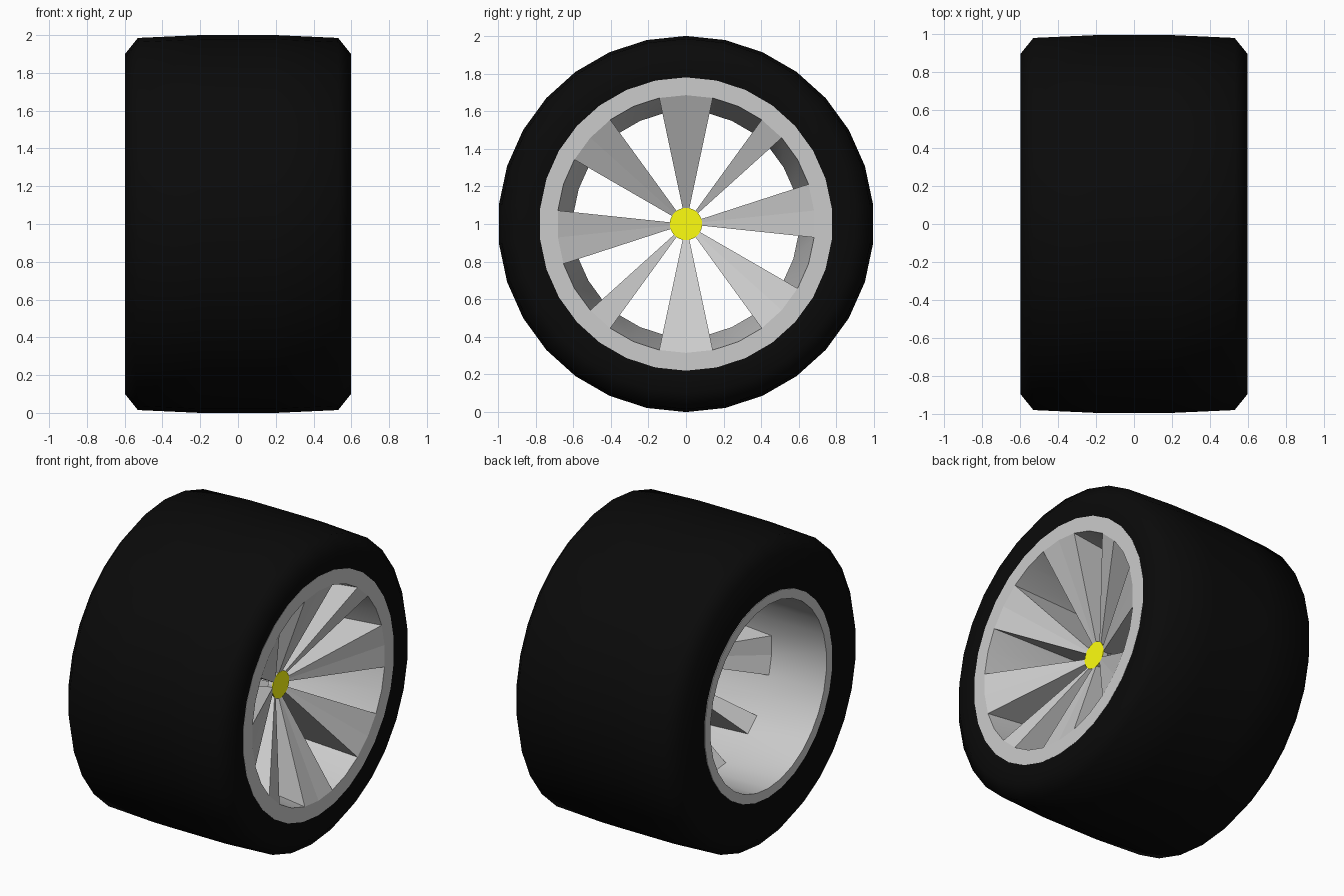
import bpy, bmesh
from math import sin, cos, radians, pi

if "Cube" in bpy.data.objects:
    bpy.data.objects.remove(bpy.data.objects["Cube"])

N = 30                      # sides of the wheel
WINDOWS = {1, 2, 4, 5, 8, 9, 12, 13, 16, 17, 19, 20, 23, 24, 27, 28}


def material(name, rgb):
    m = bpy.data.materials.new(name)
    m.diffuse_color = (*rgb, 1)
    m.use_nodes = True
    m.node_tree.nodes["Principled BSDF"].inputs["Base Color"].default_value = m.diffuse_color
    return m


def ring(bm, x, r):
    """Circle of vertices around the x axle, first vertex at the top."""
    return [bm.verts.new((x, r * sin(2 * pi * k / N), 1 + r * cos(2 * pi * k / N)))
            for k in range(N)]


def strip(bm, a, b, segments=range(N), smooth=False):
    for k in segments:
        j = (k + 1) % N
        bm.faces.new((a[k], a[j], b[j], b[k])).smooth = smooth


def finish(bm, name, mat=None):
    bmesh.ops.recalc_face_normals(bm, faces=bm.faces[:])
    me = bpy.data.meshes.new(name)
    bm.to_mesh(me)
    bm.free()
    ob = bpy.data.objects.new(name, me)
    bpy.context.collection.objects.link(ob)
    if mat:
        me.materials.append(mat)
    return ob


# Tyre: slightly crowned tread with chamfered shoulders
bm = bmesh.new()
profile = [(-.592, .655), (-.598, .9), (-.53, .985), (-.2, 1), (.2, 1),
           (.53, .985), (.598, .9), (.58, .775)]
rings = [ring(bm, x, r) for x, r in profile]
for a, b in zip(rings, rings[1:]):
    strip(bm, a, b)
tyre = finish(bm, "tyre", material("rubber", (.003, .003, .003)))
bpy.context.view_layer.objects.active = tyre
tyre.select_set(True)
bpy.ops.object.shade_smooth_by_angle(angle=radians(60))

# Rim: flat lips, smooth barrel and dished wedge spokes in one shell
bm = bmesh.new()
lip_out = ring(bm, .582, .78)
lip_in = ring(bm, .582, .685)
hub_front = ring(bm, .306, .08)
hub_back = ring(bm, .27, .08)
wall_back = ring(bm, -.2, .6)
rear_in = ring(bm, -.596, .6)
rear_out = ring(bm, -.596, .66)
solid = [k for k in range(N) if k not in WINDOWS]
strip(bm, lip_out, lip_in)
strip(bm, wall_back, rear_in, smooth=True)
strip(bm, rear_in, rear_out)
strip(bm, rear_out, lip_out)
strip(bm, lip_in, wall_back, sorted(WINDOWS), smooth=True)   # window outer walls
strip(bm, lip_in, hub_front, solid)             # spoke fronts
strip(bm, hub_back, wall_back, solid)           # spoke backs
strip(bm, hub_front, hub_back, sorted(WINDOWS)) # hub core between spokes
for k in range(N):                              # spoke sides
    if (k in WINDOWS) != ((k - 1) % N in WINDOWS):
        bm.faces.new((lip_in[k], hub_front[k], hub_back[k], wall_back[k]))
bm.faces.new(hub_back)
bm.faces.new(hub_front)
# keep the smooth faces crisp where they meet flat ones
for e in bm.edges:
    if any(not f.smooth for f in e.link_faces):
        e.smooth = False
finish(bm, "rim_with_spokes")

# Hub cap: thin yellow disc in the middle
bm = bmesh.new()
front, back = ring(bm, .309, .086), ring(bm, .304, .086)
strip(bm, front, back)
bm.faces.new(front)
bm.faces.new(back)
finish(bm, "hub_cap", material("yellow", (1, 1, .005)))
